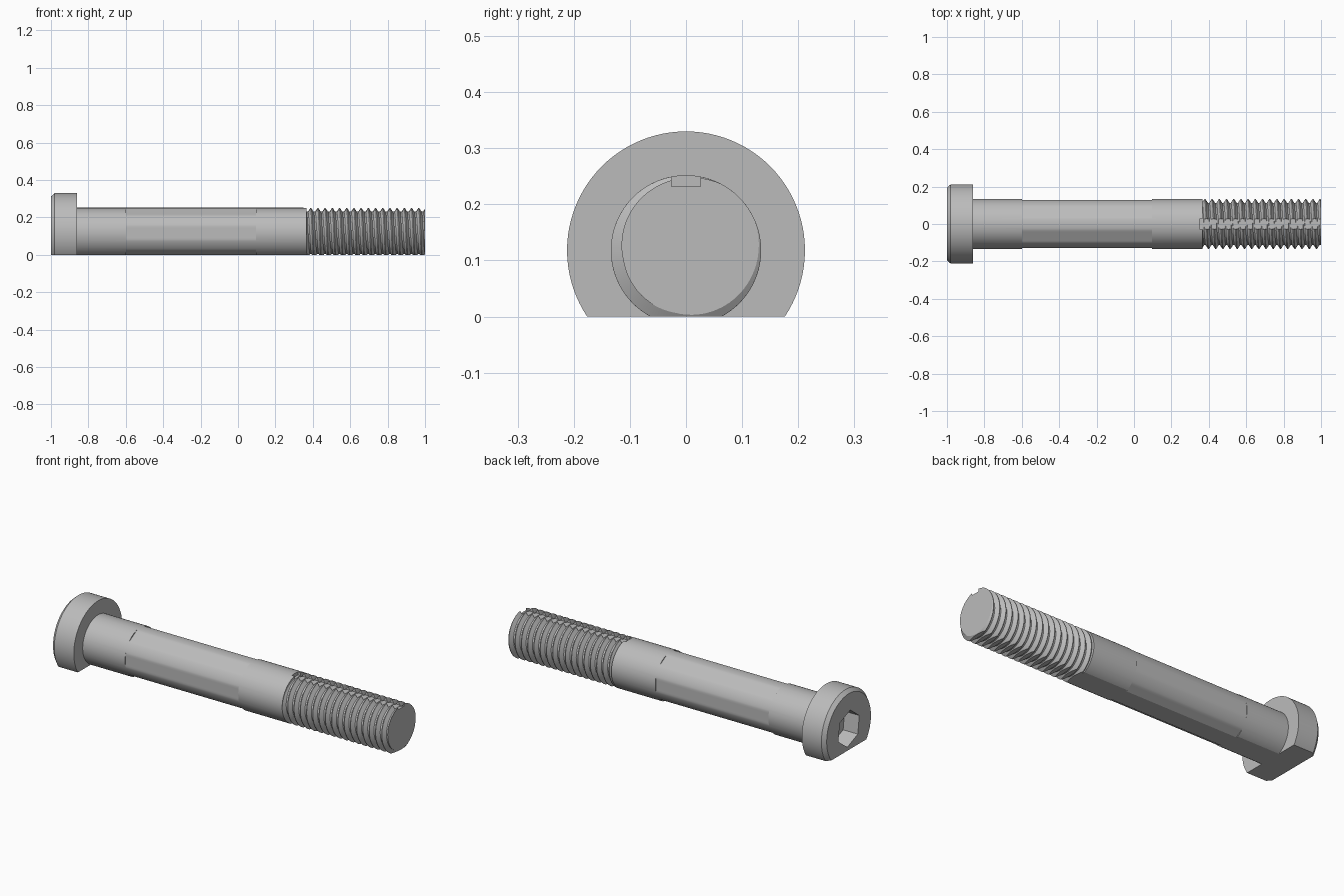
import bpy, bmesh, math
from mathutils import Vector

if "Cube" in bpy.data.objects:
    bpy.data.objects.remove(bpy.data.objects["Cube"], do_unlink=True)

AXIS_Z = 0.118      # height of the bolt axis above the ground flat
SHANK_R = 0.134
SEGS = 96
TAU = math.tau

steel = bpy.data.materials.new("grey steel")
steel.use_nodes = True
colour = (0.5, 0.5, 0.5, 1)
steel.diffuse_color = colour
steel.node_tree.nodes["Principled BSDF"].inputs["Base Color"].default_value = colour


def point(x, r, angle):
    return Vector((x, r * math.cos(angle), AXIS_Z + r * math.sin(angle)))


def circle(r):
    return lambda angle: r


def hexagon(apothem, turn=0.0, limit=1.0):
    """Radius of a hexagon, optionally rounded off by a circle."""
    def radius(angle):
        a = (angle - turn + TAU / 12) % (TAU / 6) - TAU / 12
        return min(limit, apothem / math.cos(a))
    return radius


def trim(bm, co, normal):
    """Cut away everything on the normal side and cap the opening."""
    bmesh.ops.bisect_plane(bm, geom=bm.verts[:] + bm.edges[:] + bm.faces[:],
                           plane_co=co, plane_no=normal, clear_outer=True)
    bmesh.ops.holes_fill(bm, edges=[e for e in bm.edges if e.is_boundary], sides=0)


def finish(bm, name):
    trim(bm, (0, 0, 0), (0, 0, -1))
    bmesh.ops.recalc_face_normals(bm, faces=bm.faces[:])
    mesh = bpy.data.meshes.new(name)
    bm.to_mesh(mesh)
    bm.free()
    obj = bpy.data.objects.new(name, mesh)
    bpy.context.collection.objects.link(obj)
    mesh.materials.append(steel)
    return obj


def loft(name, sections):
    """Skin a row of (x, radius function) sections along the axis."""
    bm = bmesh.new()
    rings = [[bm.verts.new(point(x, f(TAU * j / SEGS), TAU * j / SEGS))
              for j in range(SEGS)] for x, f in sections]
    for a, b in zip(rings, rings[1:]):
        for j in range(SEGS):
            k = (j + 1) % SEGS
            bm.faces.new((a[j], a[k], b[k], b[j]))
    bm.faces.new(rings[0])
    bm.faces.new(rings[-1])
    bmesh.ops.remove_doubles(bm, verts=bm.verts[:], dist=1e-5)
    return finish(bm, name)


def helix_thread(name, x0, x1, pitch, profile, steps):
    """Right-handed thread whose crest meets the tip at 45 degrees."""
    bm = bmesh.new()
    turns = math.ceil((x1 - x0) / pitch) + 3
    start = x1 - pitch * (turns - 2 + 0.625)
    rows = [[bm.verts.new(point(start + pitch * (t + f + j / steps), r, TAU * j / steps))
             for j in range(steps)] for t in range(turns) for f, r in profile]
    n = len(profile)
    for s in range(len(rows) - n - 1):
        for j in range(steps):
            if j + 1 < steps:
                c, d = rows[s + 1][j + 1], rows[s][j + 1]
            else:
                c, d = rows[s + 1 + n][0], rows[s + n][0]
            bm.faces.new((rows[s][j], rows[s + 1][j], c, d))
    trim(bm, (x0, 0, 0), (-1, 0, 0))
    trim(bm, (x1, 0, 0), (1, 0, 0))
    return finish(bm, name)


# Low head with chamfered rim and hexagonal socket
socket = hexagon(0.086, turn=TAU / 48)
head = loft("head", [(-0.91, socket), (-1, socket), (-1, circle(0.194)),
                     (-0.98, circle(0.212)), (-0.86, circle(0.212))])

# Shank with six shallow flats along its middle
full = circle(SHANK_R)
flats = hexagon(0.1285, limit=SHANK_R)
shank = loft("shank", [(-0.87, full), (-0.6, full), (-0.6, flats),
                       (0.095, flats), (0.095, full), (0.365, full)])

# Threaded end
thread = helix_thread("thread", 0.364, 1.0, 0.0385,
                      [(0, 0.113), (0.1, 0.113), (0.45, SHANK_R), (0.55, SHANK_R), (0.9, 0.113)],
                      steps=64)

# Keyway slot along the top of the threaded end
bpy.ops.mesh.primitive_cube_add(size=1, location=(0.7, 0, 0.282))
cutter = bpy.context.object
cutter.name = "slot_cutter"
cutter.scale = (0.7, 0.052, 0.1)
cutter.hide_render = True
for part in (shank, thread):
    mod = part.modifiers.new("slot", "BOOLEAN")
    mod.operation = "DIFFERENCE"
    mod.solver = "EXACT"
    mod.object = cutter
    bpy.context.view_layer.objects.active = part
    bpy.ops.object.modifier_apply(modifier=mod.name)
bpy.data.objects.remove(cutter, do_unlink=True)

# Smooth round surfaces, crisp edges
bpy.ops.object.select_all(action="DESELECT")
for part in (head, shank, thread):
    part.select_set(True)
bpy.context.view_layer.objects.active = head
bpy.ops.object.shade_smooth_by_angle(angle=math.radians(25))
